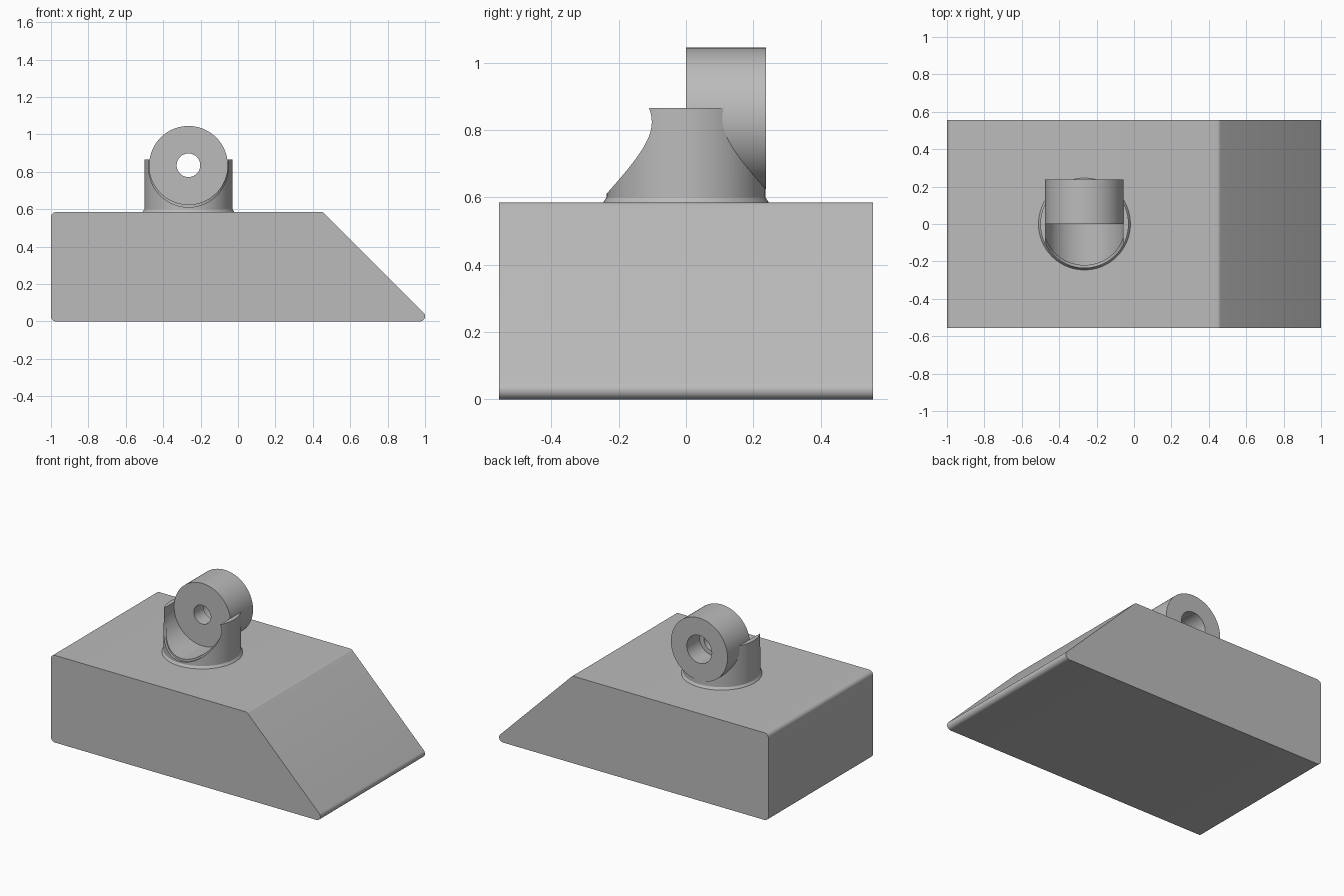
import bpy, bmesh
from math import sin, cos, radians, pi
from mathutils import Matrix

if "Cube" in bpy.data.objects:
    bpy.data.objects.remove(bpy.data.objects["Cube"], do_unlink=True)

grey = bpy.data.materials.new("plain grey")
grey.use_nodes = True
GREY = (0.5, 0.5, 0.5, 1)
grey.diffuse_color = GREY
grey.node_tree.nodes["Principled BSDF"].inputs["Base Color"].default_value = GREY

CX, AXLE_Z = -0.265, 0.835      # pivot position
HALF_Y, TOP = 0.555, 0.585      # block size


def finish(name, bm):
    bmesh.ops.recalc_face_normals(bm, faces=bm.faces)
    me = bpy.data.meshes.new(name)
    bm.to_mesh(me)
    bm.free()
    me.materials.append(grey)
    ob = bpy.data.objects.new(name, me)
    bpy.context.collection.objects.link(ob)
    return ob


def activate(ob):
    bpy.ops.object.select_all(action='DESELECT')
    ob.select_set(True)
    bpy.context.view_layer.objects.active = ob


def smooth(ob):
    activate(ob)
    bpy.ops.object.shade_smooth_by_angle(angle=radians(30))


def upright(name, r1, r2, z0, z1):
    bm = bmesh.new()
    bmesh.ops.create_cone(bm, cap_ends=True, segments=96, radius1=r1, radius2=r2, depth=z1 - z0,
                          matrix=Matrix.Translation((CX, 0, (z0 + z1) / 2)))
    return finish(name, bm)


def along_y(name, r, y0, y1, z=AXLE_Z):
    bm = bmesh.new()
    mat = Matrix.Translation((CX, (y0 + y1) / 2, z)) @ Matrix.Rotation(pi / 2, 4, 'X')
    bmesh.ops.create_cone(bm, cap_ends=True, segments=96, radius1=r, radius2=r,
                          depth=y1 - y0, matrix=mat)
    return finish(name, bm)


def cut(ob, cutter):
    mod = ob.modifiers.new("cut", 'BOOLEAN')
    mod.operation, mod.solver, mod.object = 'DIFFERENCE', 'EXACT', cutter
    activate(ob)
    bpy.ops.object.modifier_apply(modifier=mod.name)
    bpy.data.objects.remove(cutter, do_unlink=True)


# Wedge block: side profile with rounded corners, extruded across the depth
R = 0.028
corners = [(-1 + R, R, 180, 270), (1 - R, R, 270, 405),
           (1 - (TOP - R), TOP - R, 45, 90), (-1 + R, TOP - R, 90, 180)]
bm = bmesh.new()
verts = []
for x, z, a0, a1 in corners:
    for i in range(9):
        a = radians(a0 + (a1 - a0) * i / 8)
        verts.append(bm.verts.new((x + R * cos(a), -HALF_Y, z + R * sin(a))))
face = bm.faces.new(verts)
new = bmesh.ops.extrude_face_region(bm, geom=[face])["geom"]
bmesh.ops.translate(bm, vec=(0, 2 * HALF_Y, 0),
                    verts=[v for v in new if isinstance(v, bmesh.types.BMVert)])
smooth(finish("wedge_block", bm))

# Flared foot of the post
smooth(upright("post_foot", 0.249, 0.236, TOP - 0.005, 0.6))

# Cradle post: the core carries the ring, the outer wall has a lower front lip
core = upright("cradle_core", 0.222, 0.222, TOP - 0.01, 0.865)
cut(core, along_y("slot_cutter", 0.2095, -0.5, 0.5))
smooth(core)
wall = upright("cradle_wall", 0.236, 0.236, TOP - 0.01, 0.865)
cut(wall, along_y("slot_cutter", 0.2095, -0.5, 0.5))
cut(wall, along_y("lip_cutter", 0.213, -0.5, 0, 0.824))
smooth(wall)

# Pivot ring: through hole with a wider counterbore at the back
ring = along_y("pivot_ring", 0.21, 0, 0.238)
cut(ring, along_y("hole_cutter", 0.063, -0.1, 0.4))
cut(ring, along_y("counterbore_cutter", 0.093, 0.1, 0.4))
smooth(ring)
